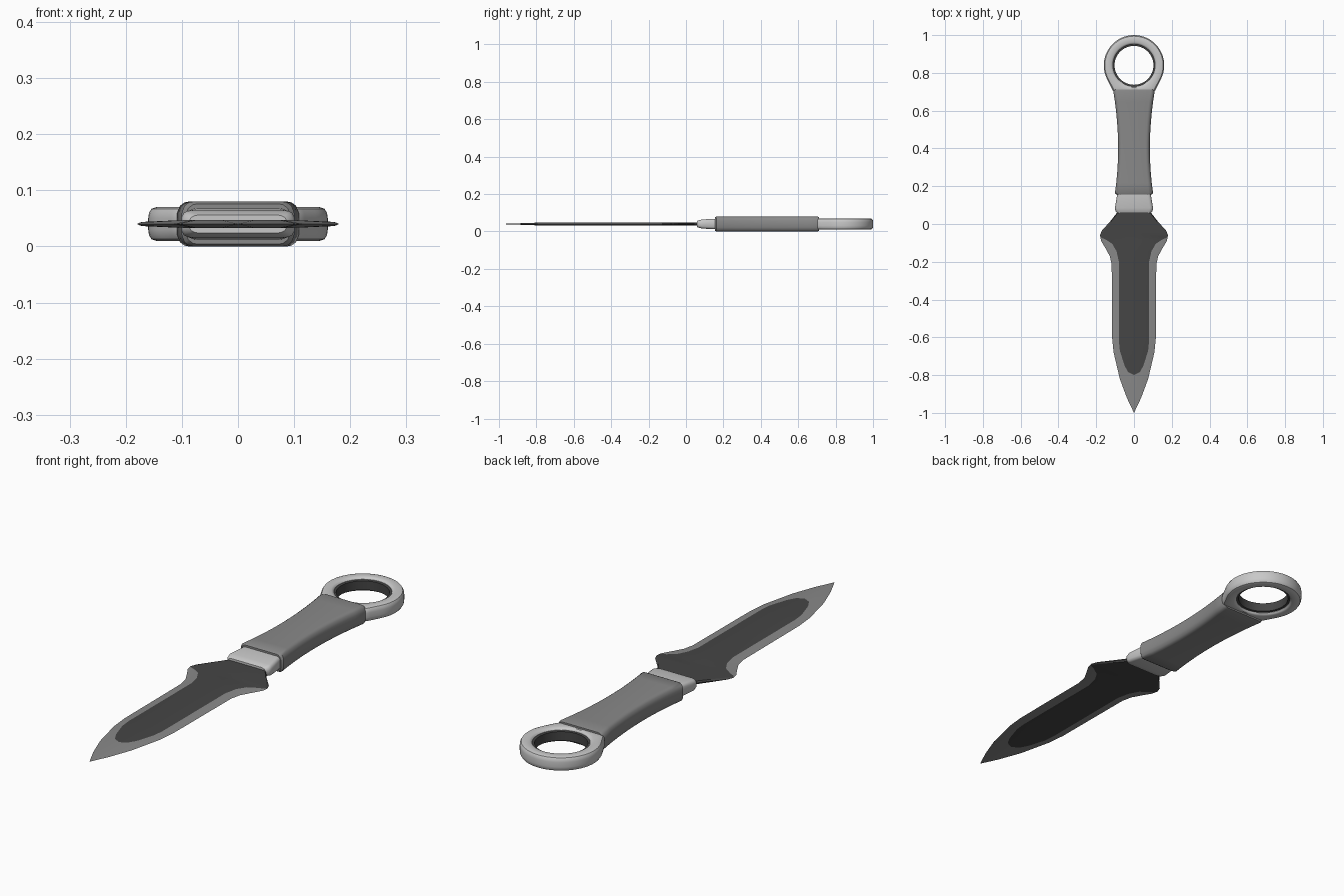
import bpy, bmesh, math

if "Cube" in bpy.data.objects:
    bpy.data.objects.remove(bpy.data.objects["Cube"])

ZC = 0.04  # mid plane of the knife


def material(name, v):
    m = bpy.data.materials.new(name)
    m.diffuse_color = (v, v, v, 1)
    m.use_nodes = True
    m.node_tree.nodes["Principled BSDF"].inputs["Base Color"].default_value = m.diffuse_color
    return m


LIGHT = material("light metal", 0.58)
GREY = material("grip grey", 0.25)
EDGE = material("edge grey", 0.25)
DARK = material("dark steel", 0.06)


def finish(bm, name, mats, angle=35):
    bmesh.ops.remove_doubles(bm, verts=bm.verts, dist=1e-5)
    bmesh.ops.recalc_face_normals(bm, faces=bm.faces)
    me = bpy.data.meshes.new(name)
    bm.to_mesh(me)
    bm.free()
    ob = bpy.data.objects.new(name, me)
    bpy.context.collection.objects.link(ob)
    for m in mats:
        me.materials.append(m)
    bpy.ops.object.select_all(action='DESELECT')
    ob.select_set(True)
    bpy.context.view_layer.objects.active = ob
    bpy.ops.object.shade_smooth_by_angle(angle=math.radians(angle))
    return ob


def bridge(bm, loops, closed=False):
    n = len(loops[0])
    pairs = list(zip(loops, loops[1:]))
    if closed:
        pairs.append((loops[-1], loops[0]))
    for a, b in pairs:
        for i in range(n):
            j = (i + 1) % n
            bm.faces.new((a[i], a[j], b[j], b[i]))


def loft(name, sections, mat, cx, cz):
    """Chamfered rectangular sections (y, half width, half height) along y."""
    bm = bmesh.new()
    loops = []
    for y, w, h in sections:
        q = [(w, h - cz), (w - cx * 0.25, h - cz * 0.35),
             (w - cx * 0.6, h - cz * 0.08), (w - cx, h)]
        pts = q + [(-x, z) for x, z in reversed(q)]
        pts += [(-x, -z) for x, z in pts]
        loops.append([bm.verts.new((x, y, ZC + z)) for x, z in pts])
    bridge(bm, loops)
    bm.faces.new(loops[0])
    bm.faces.new(loops[-1])
    return finish(bm, name, [mat])


# Blade: (inner x, inner y, outer x, outer y, half thickness) down one side
rows = [
    (.07, .10, .075, .10, .007), (.085, .06, .09, .06, .007),
    (.12, .015, .125, .015, .006), (.165, -.045, .17, -.035, .004),
    (.174, -.072, .18, -.06, .003),
    (.15, -.082, .174, -.09, .004), (.115, -.105, .15, -.13, .006),
    (.092, -.145, .128, -.17, .007), (.08, -.20, .118, -.215, .007),
    (.08, -.62, .116, -.60, .007), (.075, -.67, .108, -.68, .007),
    (.05, -.75, .075, -.82, .007), (.03, -.785, .038, -.92, .007),
    (0, -.80, 0, -1.0, .007)]
bm = bmesh.new()


def face(pts, mi):
    clean = []
    for p in pts:
        if p not in clean:
            clean.append(p)
    if len(clean) > 2:
        bm.faces.new([bm.verts.new(p) for p in clean]).material_index = mi


for sx in (1, -1):
    for sz in (1, -1):
        for i, (a, b) in enumerate(zip(rows, rows[1:])):
            def inner(r): return (sx * r[0], r[1], ZC + sz * r[4])
            def outer(r): return (sx * r[2], r[3], ZC)
            def mid(r): return (0.0, r[1], ZC + sz * 0.007)
            face([mid(a), inner(a), inner(b), mid(b)], 0)
            face([inner(a), outer(a), outer(b), inner(b)], 0 if i < 4 else 1)
finish(bm, "blade", [DARK, EDGE], 20)

# Guard collar
loft("guard", [(.058, .088, .016), (.068, .098, .020), (.085, .101, .024),
               (.15, .09, .028), (.17, .09, .028)], LIGHT, .018, .012)

# Waisted grip
grip = [(.155, .094, .036), (.163, .101, .040)]
for i in range(1, 10):
    y = .163 + i * (.70 - .163) / 10
    t = (y - .40)
    grip.append((y, .084 + (.30 * t * t if t < 0 else .28 * t * t), .040))
grip += [(.70, .109, .040), (.712, .106, .037)]
loft("grip", grip, GREY, .022, .022)

# Pommel ring: round outline blended into the grip, rounded section
CY, R, HOLE = .84, .16, .112
px, py = .106, -.145
ang = math.atan2(py, px)
phi = ang + math.acos(R / math.hypot(px, py))


def radius(th):
    t = math.asin(math.sin(th))  # fold onto the right half
    if t >= phi:
        return R
    if t >= ang:
        return R / math.cos(t - phi)
    return py / math.sin(t)


section = [(0, -.022), (0, .022), (.08, .027), (.2, .030), (.7, .030),
           (.88, .027), (.97, .020), (1, .010), (1, -.010), (.97, -.020),
           (.88, -.027), (.7, -.030), (.2, -.030), (.08, -.027)]
bm = bmesh.new()
loops = []
N = 72
for k in range(N):
    th = 2 * math.pi * k / N
    ro = radius(th)
    loop = []
    for s, z in section:
        r = HOLE + s * (ro - HOLE)
        loop.append(bm.verts.new((r * math.cos(th), CY + r * math.sin(th), ZC + z)))
    loops.append(loop)
bridge(bm, loops, True)
finish(bm, "pommel_ring", [LIGHT])

# Dark liner inside the ring hole
bm = bmesh.new()
loops = []
for k in range(48):
    th = 2 * math.pi * k / 48
    loops.append([bm.verts.new((r * math.cos(th), CY + r * math.sin(th), ZC + z))
                  for r, z in ((.114, .021), (.103, .019), (.103, -.019), (.114, -.021))])
bridge(bm, loops, True)
finish(bm, "ring_liner", [DARK])
